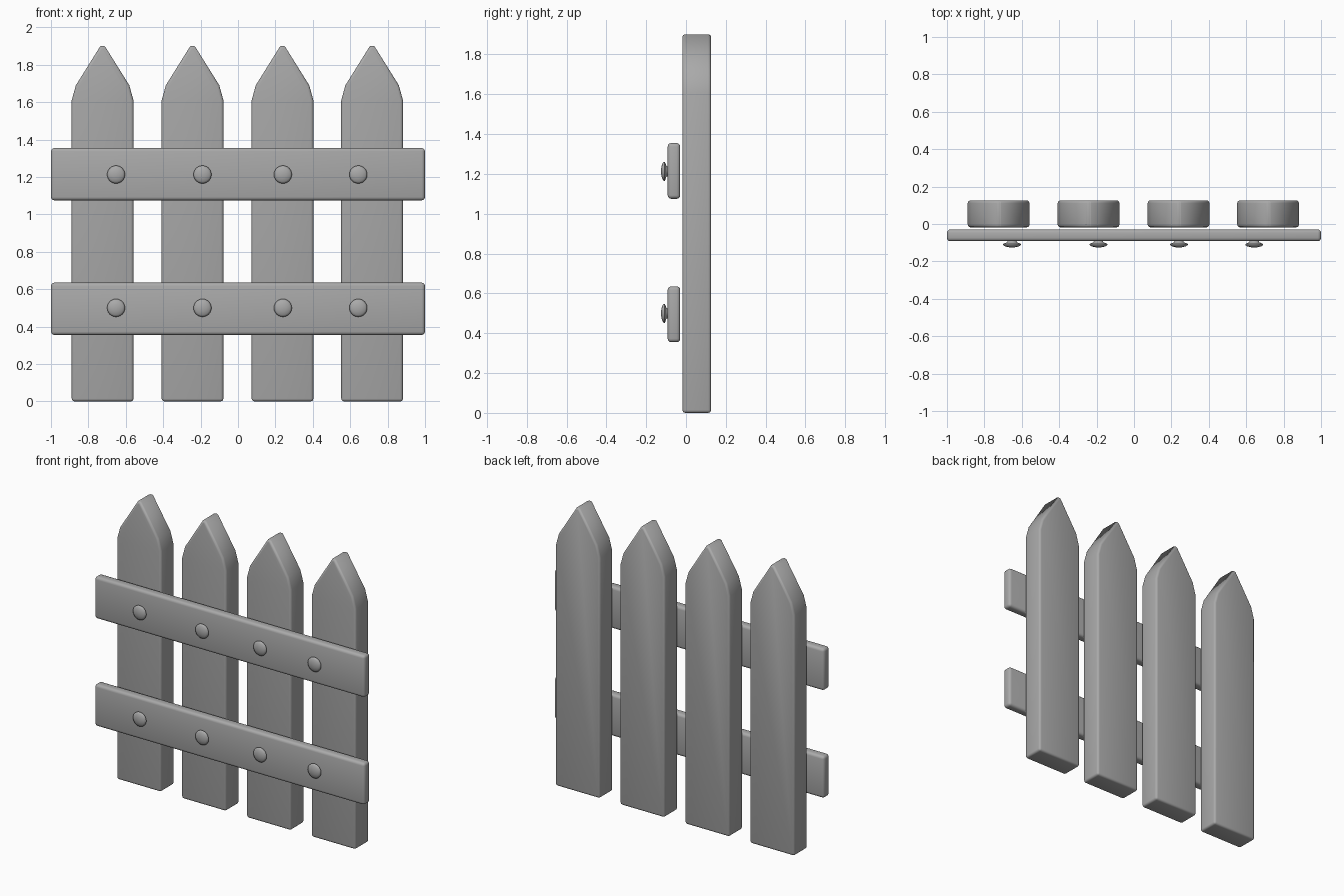
import bpy, bmesh, math

cube = bpy.data.objects.get("Cube")
if cube:
    bpy.data.objects.remove(cube)

GREY = (0.40, 0.40, 0.40, 1)
grey = bpy.data.materials.new("plain grey")
grey.use_nodes = True
grey.diffuse_color = GREY
grey.node_tree.nodes["Principled BSDF"].inputs["Base Color"].default_value = GREY


def add_object(name, bm, smooth_angle):
    bmesh.ops.recalc_face_normals(bm, faces=bm.faces)
    mesh = bpy.data.meshes.new(name)
    bm.to_mesh(mesh)
    bm.free()
    mesh.materials.append(grey)
    obj = bpy.data.objects.new(name, mesh)
    bpy.context.collection.objects.link(obj)
    bpy.ops.object.select_all(action="DESELECT")
    obj.select_set(True)
    bpy.context.view_layer.objects.active = obj
    bpy.ops.object.shade_smooth_by_angle(angle=math.radians(smooth_angle))
    return obj


def board(name, outline, front, back, bevel):
    """Extrude an x-z outline through y and round its edges."""
    bm = bmesh.new()
    face = bm.faces.new([bm.verts.new((x, front, z)) for x, z in outline])
    result = bmesh.ops.extrude_face_region(bm, geom=[face])
    moved = [v for v in result["geom"] if isinstance(v, bmesh.types.BMVert)]
    bmesh.ops.translate(bm, verts=moved, vec=(0, back - front, 0))
    bmesh.ops.recalc_face_normals(bm, faces=bm.faces)
    sharp = [e for e in bm.edges if e.calc_face_angle() > math.radians(50)]
    bmesh.ops.bevel(bm, geom=sharp, offset=bevel, segments=3, profile=0.5,
                    affect="EDGES", clamp_overlap=True)
    return add_object(name, bm, 60)


def rivet(name, x, z):
    """Lathe a domed head with a short stem around the y axis."""
    profile = [(0, -0.126), (0.02, -0.124), (0.038, -0.119), (0.048, -0.112),
               (0.048, -0.107), (0.038, -0.102), (0.026, -0.098), (0.024, -0.09), (0, -0.09)]
    bm = bmesh.new()
    verts = [bm.verts.new((r, y, 0)) for r, y in profile]
    edges = [bm.edges.new(pair) for pair in zip(verts, verts[1:])]
    bmesh.ops.spin(bm, geom=verts + edges, cent=(0, 0, 0), axis=(0, 1, 0),
                   angle=math.tau, steps=24, use_merge=True)
    bmesh.ops.remove_doubles(bm, verts=bm.verts, dist=0.0005)
    obj = add_object(name, bm, 60)
    obj.location = (x, 0, z)


# Pointed upright pickets
half = [(0.165, 0), (0.165, 1.61), (0.143, 1.69), (0.013, 1.898)]
for i, x in enumerate((-0.724, -0.243, 0.238, 0.717)):
    outline = [(x + a, z) for a, z in half] + [(x, 1.905)]
    outline += [(x - a, z) for a, z in reversed(half)]
    board(f"picket_{i + 1}", outline, -0.018, 0.126, 0.028)

# Horizontal rails with their rivets
for level, z, rivet_z in (("lower", 0.495, 0.50), ("upper", 1.215, 1.213)):
    low, high = z - 0.14, z + 0.14
    board(f"{level}_rail", [(-1, low), (1, low), (1, high), (-1, high)],
          -0.092, -0.029, 0.018)
    for i, x in enumerate((-0.652, -0.19, 0.24, 0.643)):
        rivet(f"{level}_rivet_{i + 1}", x, rivet_z)
